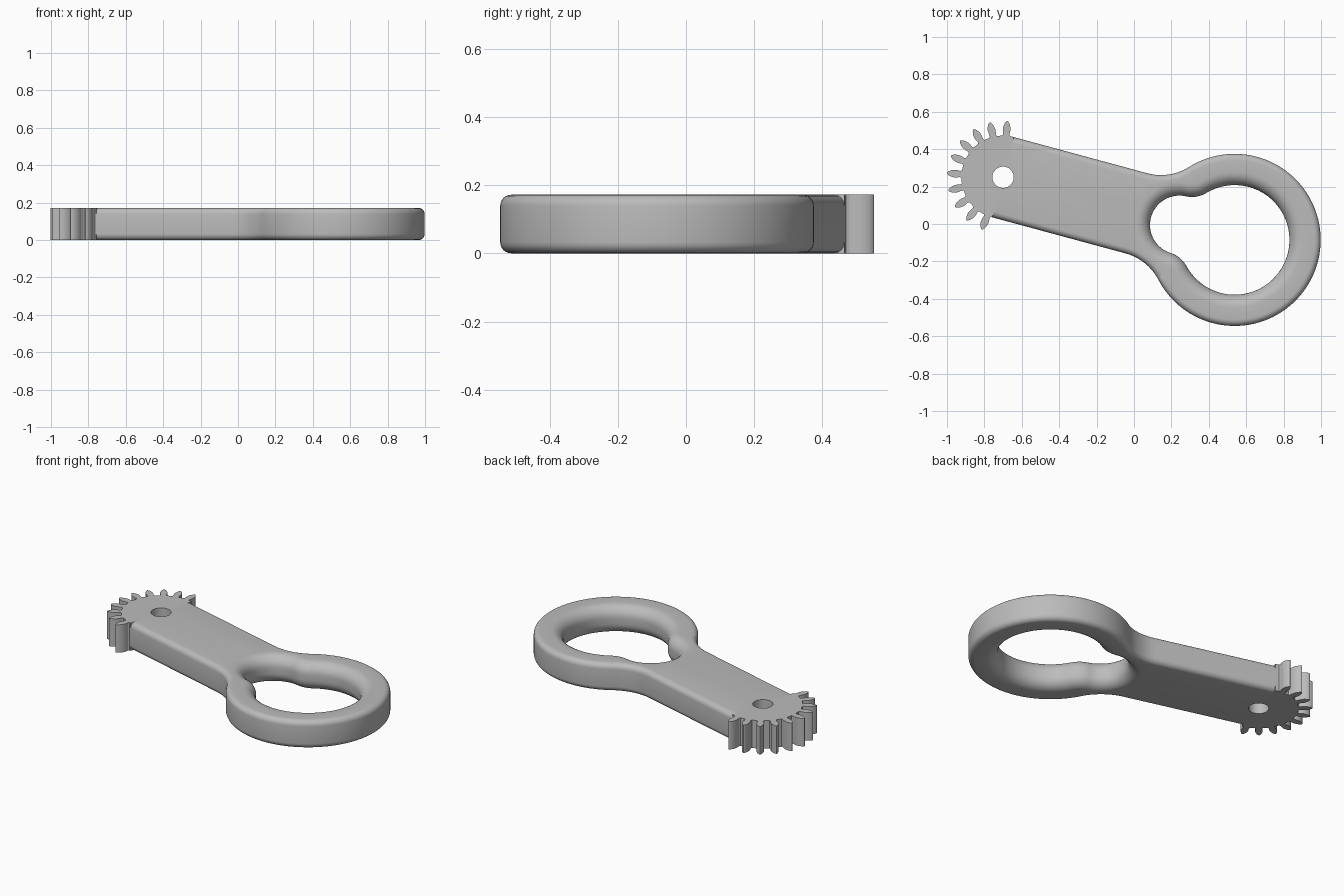
import bpy
import bmesh
from math import sin, cos, pi, radians, atan2, sqrt, hypot
from mathutils import Matrix, Vector

if "Cube" in bpy.data.objects:
    bpy.data.objects.remove(bpy.data.objects["Cube"], do_unlink=True)

HEIGHT = 0.172
PIVOT = Vector((-0.70, 0.25, 0))
RING = Vector((0.538, -0.085, 0))
REACH = (RING - PIVOT).length
TILT = atan2(RING.y - PIVOT.y, RING.x - PIVOT.x)
PLACE = Matrix.Translation(PIVOT) @ Matrix.Rotation(TILT, 4, 'Z')

HALF_WIDTH, RING_R, BLEND_R = 0.222, 0.46, 0.28
HOLE_R = 0.057
BIG_R, SMALL_R, WAIST_R, SPACING = 0.293, 0.157, 0.15, 0.306
OUTER_ROUND, INNER_ROUND = 0.033, 0.07

grey = bpy.data.materials.new("plain grey")
grey.use_nodes = True
grey.diffuse_color = (0.5, 0.5, 0.5, 1)
grey.node_tree.nodes["Principled BSDF"].inputs["Base Color"].default_value = (0.5, 0.5, 0.5, 1)


def arc(cx, cy, r, a0, a1, n):
    return [(cx + r * cos(a0 + (a1 - a0) * k / n),
             cy + r * sin(a0 + (a1 - a0) * k / n)) for k in range(n + 1)]


def mirrored(half):
    """Close an upper half outline whose two ends lie on the long axis."""
    return half + [(x, -y) for x, y in reversed(half[1:-1])]


def body_outline(inset):
    cy = HALF_WIDTH + BLEND_R
    back = sqrt((RING_R + BLEND_R) ** 2 - cy ** 2)
    half = arc(0, 0, HOLE_R, 0, pi / 2, 12)
    half.append((0, HALF_WIDTH - inset))
    half += arc(REACH - back, cy, BLEND_R + inset, -pi / 2, atan2(-cy, back), 16)
    half += arc(REACH, 0, RING_R - inset, atan2(cy, -back), 0, 48)
    return mirrored(half)


def opening_outline(inset):
    big, small = BIG_R + WAIST_R, SMALL_R + WAIST_R
    back = (SPACING ** 2 + big ** 2 - small ** 2) / (2 * SPACING)
    cy = sqrt(big ** 2 - back ** 2)
    ahead = SPACING - back
    cx = REACH - back
    half = arc(REACH - SPACING, 0, SMALL_R + inset, pi, atan2(cy, ahead), 20)
    half += arc(cx, cy, WAIST_R - inset, atan2(-cy, -ahead), atan2(-cy, back), 14)[1:-1]
    half += arc(REACH, 0, BIG_R + inset, atan2(cy, -back), 0, 40)
    return mirrored(half)


def rounded_levels(radius, steps):
    """Pairs of (inset, z) for a wall rounded at the bottom and the top."""
    low = [(radius * (1 - sin(a)), radius * (1 - cos(a)))
           for a in (pi / 2 * k / steps for k in range(steps + 1))]
    return low + [(i, HEIGHT - z) for i, z in reversed(low)]


def add_wall(bm, outline, levels):
    """Stack outlines into a wall; return the bottom and top edge loops."""
    rows = [[bm.verts.new((x, y, z)) for x, y in outline(i)] for i, z in levels]
    n = len(rows[0])
    for a, b in zip(rows, rows[1:]):
        for k in range(n):
            m = (k + 1) % n
            bm.faces.new((a[k], a[m], b[m], b[k]))
    return [[bm.edges.get((row[k], row[(k + 1) % n])) for k in range(n)]
            for row in (rows[0], rows[-1])]


def finish(bm, name):
    bmesh.ops.recalc_face_normals(bm, faces=bm.faces[:])
    bm.transform(PLACE)
    mesh = bpy.data.meshes.new(name)
    bm.to_mesh(mesh)
    bm.free()
    mesh.materials.append(grey)
    obj = bpy.data.objects.new(name, mesh)
    bpy.context.collection.objects.link(obj)
    bpy.ops.object.select_all(action='DESELECT')
    obj.select_set(True)
    bpy.context.view_layer.objects.active = obj
    bpy.ops.object.shade_smooth_by_angle(angle=radians(30))


# Arm and ring with rounded edges and a two-lobed opening
bm = bmesh.new()
outer = add_wall(bm, body_outline, rounded_levels(OUTER_ROUND, 6))
inner = add_wall(bm, opening_outline, rounded_levels(INNER_ROUND, 8))
for rim, hole, side in zip(outer, inner, (-1, 1)):
    bmesh.ops.triangle_fill(bm, edges=rim + hole, use_beauty=True, normal=(0, 0, side))
finish(bm, "arm_and_ring")

# Toothed end: half disc with leaf-shaped teeth and half of the pivot hole
ROOT_R, TEETH, PITCH = 0.222, 10, radians(18)
FIRST = radians(85.7) - TILT
FLANK = [(0.222, 0.020), (0.231, 0.0165), (0.245, 0.0195), (0.262, 0.0205),
         (0.278, 0.017), (0.291, 0.011), (0.299, 0.005)]


def gear_outline(inset):
    pts = [(0, HALF_WIDTH)]
    for t in range(TEETH):
        a = FIRST + t * PITCH
        tooth = [(r, -w) for r, w in FLANK] + [(0.302, 0)]
        tooth += [(r, w) for r, w in reversed(FLANK)]
        pts += [(r * cos(a) - w * sin(a), r * sin(a) + w * cos(a)) for r, w in tooth]
    pts.append((0, -HALF_WIDTH))
    return pts + arc(0, 0, HOLE_R, 1.5 * pi, pi / 2, 24)


bm = bmesh.new()
for loop, side in zip(add_wall(bm, gear_outline, [(0, 0), (0, HEIGHT)]), (-1, 1)):
    bmesh.ops.triangle_fill(bm, edges=loop, use_beauty=True, normal=(0, 0, side))
finish(bm, "toothed_end")
